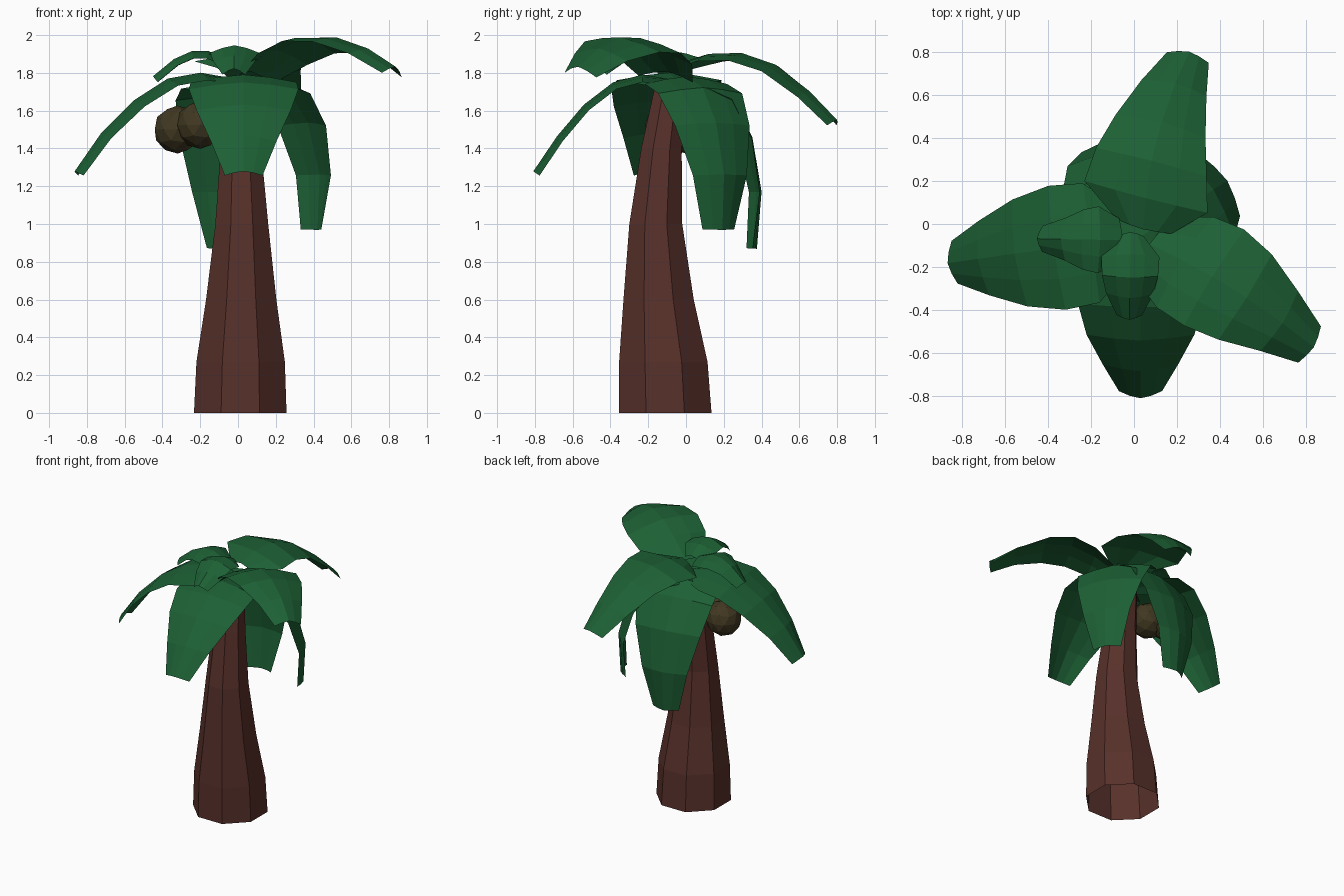
import bpy, bmesh, math
from mathutils import Vector

if "Cube" in bpy.data.objects:
    bpy.data.objects.remove(bpy.data.objects["Cube"])


def material(name, rgb):
    m = bpy.data.materials.new(name)
    m.diffuse_color = (*rgb, 1)
    m.use_nodes = True
    m.node_tree.nodes["Principled BSDF"].inputs["Base Color"].default_value = m.diffuse_color
    return m


GREEN = material("leaf green", (0.012, 0.118, 0.035))
BARK = material("bark brown", (0.096, 0.030, 0.023))
NUT = material("coconut brown", (0.052, 0.039, 0.015))


def finish(name, bm, mat):
    me = bpy.data.meshes.new(name)
    bm.to_mesh(me)
    bm.free()
    me.materials.append(mat)
    ob = bpy.data.objects.new(name, me)
    bpy.context.collection.objects.link(ob)
    return ob


# Trunk: bent eight-sided tube, open at the bottom (z, cx, cy, apothem)
bm = bmesh.new()
rings = []
for z, cx, cy, a in [(0, .012, -.11, .245), (.27, .014, -.12, .234), (.6, .017, -.145, .186),
                     (1.0, .02, -.16, .14), (1.4, .015, -.13, .107), (1.75, .01, -.08, .08)]:
    r = a / math.cos(math.pi / 8)
    rings.append([bm.verts.new((cx + r * math.cos(math.pi * (2 * i + 1) / 8),
                                cy + r * math.sin(math.pi * (2 * i + 1) / 8), z)) for i in range(8)])
for lo, hi in zip(rings, rings[1:]):
    for i in range(8):
        bm.faces.new((lo[i], lo[(i + 1) % 8], hi[(i + 1) % 8], hi[i]))
bm.faces.new(rings[-1])
finish("trunk", bm, BARK)


# Leaf: wide arched sheet following a spine of (reach, height); bend curves it sideways
BIG = (.10, .28, .29, .25, .175, .10)


def leaf(name, origin, azimuth, spine, widths=BIG, roll=0, arch=.04, bend=0):
    az = math.radians(azimuth)
    ro = math.radians(roll)
    out = Vector((math.cos(az), math.sin(az), 0))
    flat = Vector((-out.y, out.x, 0))
    side = flat * math.cos(ro) + Vector((0, 0, math.sin(ro)))
    bm = bmesh.new()
    rows = []
    last = len(spine) - 1
    for k, (reach, z) in enumerate(spine):
        # spine normal, so the edges curl in under the leaf
        a, b = spine[max(k - 1, 0)], spine[min(k + 1, last)]
        t = Vector((b[0] - a[0], b[1] - a[1])).normalized()
        n = out * -t.y + Vector((0, 0, t.x))
        c = Vector((origin[0], origin[1], z)) + out * reach + flat * bend * math.sin(math.pi * k / last)
        rows.append([bm.verts.new(c + side * (widths[k] * s) - n * (arch * (abs(s) ** 1.5 - .4)))
                     for s in (-1, -.5, 0, .5, 1)])
    for p, q in zip(rows, rows[1:]):
        for i in range(4):
            bm.faces.new((p[i], q[i], q[i + 1], p[i + 1]))
    return finish(name, bm, GREEN)


leaf("left_leaf", (0, -.06), 188,
     [(0, 1.75), (.2, 1.785), (.37, 1.755), (.55, 1.64), (.72, 1.47), (.86, 1.27)])
leaf("back_leaf", (.045, -.02), 75.5,
     [(0, 1.84), (.14, 1.885), (.31, 1.89), (.49, 1.83), (.68, 1.69), (.835, 1.54)],
     (.13, .295, .265, .215, .155, .10), bend=.045)
leaf("right_high_leaf", (.08, -.1), -32,
     [(0, 1.79), (.16, 1.90), (.32, 1.965), (.5, 1.968), (.7, 1.91), (.88, 1.815)],
     (.17, .25, .265, .235, .165, .10), roll=-7, arch=.05, bend=.03)
leaf("front_leaf", (.03, -.08), -90,
     [(0, 1.75), (.15, 1.775), (.3, 1.735), (.45, 1.62), (.59, 1.455), (.715, 1.27)])
leaf("right_drooping_leaf", (0, -.08), 33,
     [(0, 1.74), (.15, 1.765), (.3, 1.71), (.425, 1.53), (.5, 1.26), (.485, .97)],
     (.10, .26, .265, .235, .17, .10))
leaf("back_drooping_leaf", (0, -.08), 99,
     [(0, 1.72), (.16, 1.74), (.3, 1.67), (.415, 1.46), (.47, 1.17), (.445, .87)])

# Small top leaves
leaf("left_small_leaf", (-.06, -.075), 179,
     [(0, 1.86), (.1, 1.9), (.18, 1.9), (.27, 1.86), (.38, 1.77)], (.10, .155, .14, .10, .06))
leaf("front_small_leaf", (-.015, -.045), -91,
     [(0, 1.87), (.1, 1.92), (.2, 1.93), (.29, 1.88), (.39, 1.81)], (.06, .135, .13, .11, .06))

# Coconuts
for i, pos in enumerate([(-.20, -.09, 1.525), (-.32, .00, 1.5)]):
    bm = bmesh.new()
    bmesh.ops.create_icosphere(bm, subdivisions=2, radius=.127)
    bmesh.ops.translate(bm, verts=bm.verts, vec=pos)
    finish(f"coconut_{i + 1}", bm, NUT)
